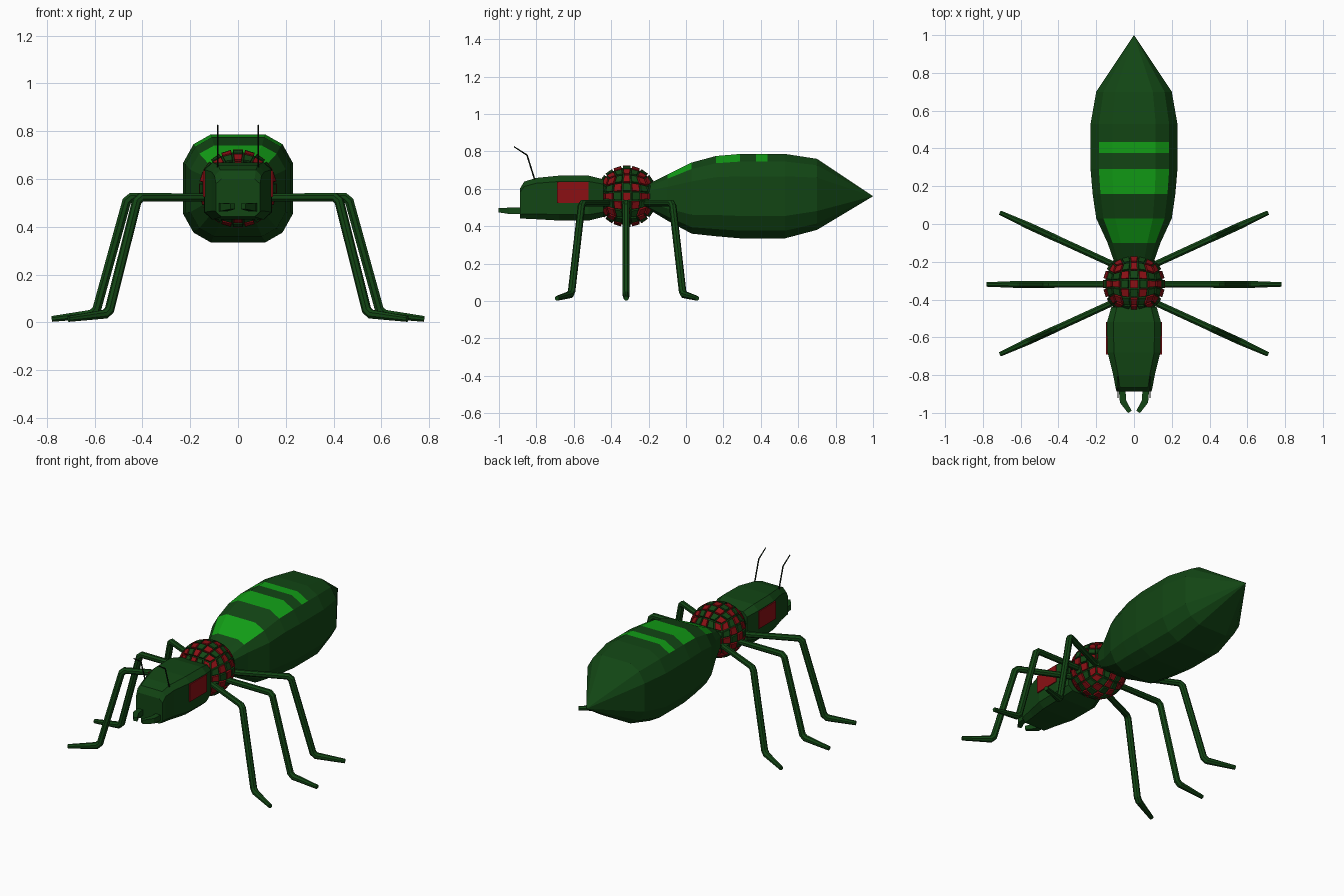
import bpy, bmesh, math
from mathutils import Vector, Matrix

if "Cube" in bpy.data.objects:
    bpy.data.objects.remove(bpy.data.objects["Cube"])


def material(name, rgb):
    m = bpy.data.materials.new(name)
    m.diffuse_color = (*rgb, 1)
    m.use_nodes = True
    m.node_tree.nodes["Principled BSDF"].inputs["Base Color"].default_value = m.diffuse_color
    return m


GREEN = material("dark green", (0.006, 0.06, 0.007))
STRIPE = material("bright green", (0.006, 0.34, 0.008))
RED = material("deep red", (0.26, 0.005, 0.007))
BLACK = material("near black", (0.004, 0.01, 0.004))


def finish(name, bm, *mats):
    bmesh.ops.remove_doubles(bm, verts=bm.verts, dist=0.0005)
    bmesh.ops.recalc_face_normals(bm, faces=bm.faces)
    me = bpy.data.meshes.new(name)
    bm.to_mesh(me)
    bm.free()
    for m in mats:
        me.materials.append(m)
    ob = bpy.data.objects.new(name, me)
    bpy.context.collection.objects.link(ob)
    return ob


def loft(rings):
    """Skin a list of point rings and cap both ends."""
    bm = bmesh.new()
    vs = [[bm.verts.new(p) for p in r] for r in rings]
    n = len(vs[0])
    for a, b in zip(vs, vs[1:]):
        for i in range(n):
            bm.faces.new((a[i], a[(i + 1) % n], b[(i + 1) % n], b[i]))
    bm.faces.new(vs[0])
    bm.faces.new(vs[-1])
    return bm


def body(stations, corner):
    """Loft along y: stations are (y, half width, bottom, top), corner is a unit quarter section."""
    half = corner + [(x, -z) for x, z in reversed(corner)]
    section = half + [(-x, z) for x, z in reversed(half)]
    return loft([[(x * w, y, (b + t) / 2 + z * (t - b) / 2) for x, z in section]
                 for y, w, b, t in stations])


def tube(name, points, radii, side, mat, sides=8):
    """Sweep a polygon along a flat path; side is the normal of the path's plane."""
    pts = [Vector(p) for p in points]
    side = Vector(side).normalized()
    rings = []
    for i, p in enumerate(pts):
        d1 = (p - pts[max(i - 1, 0)]).normalized()
        d2 = (pts[min(i + 1, len(pts) - 1)] - p).normalized()
        t = (d1 + d2).normalized()
        up = side.cross(t)
        stretch = 1 / max(t.dot(d1), t.dot(d2))
        ring = []
        for k in range(sides):
            a = 2 * math.pi * (k + 0.5) / sides
            ring.append(p + radii[i] * (side * math.cos(a) + up * math.sin(a) * stretch))
        rings.append(ring)
    return finish(name, loft(rings), mat)


# Abdomen, with stripes on its upper faces
bm = body([(-0.20, 0.105, 0.49, 0.625), (-0.10, 0.14, 0.43, 0.675), (0.03, 0.20, 0.36, 0.74),
           (0.16, 0.219, 0.346, 0.775), (0.29, 0.23, 0.335, 0.786), (0.375, 0.23, 0.335, 0.786),
           (0.435, 0.23, 0.335, 0.786), (0.53, 0.23, 0.335, 0.786), (0.70, 0.20, 0.38, 0.76),
           (1.0, 0.0, 0.56, 0.56)],
          [(0.5, 1.0), (0.81, 0.82), (1.0, 0.47)])
bm.normal_update()
bmesh.ops.recalc_face_normals(bm, faces=bm.faces)
for f in bm.faces:
    c = f.calc_center_median()
    if f.normal.z > 0.7 and any(a < c.y < b for a, b in ((-0.1, 0.03), (0.16, 0.29), (0.375, 0.435))):
        f.material_index = 1
finish("abdomen", bm, GREEN, STRIPE)

# Thorax: ball of raised checkered tiles
bm = bmesh.new()
bmesh.ops.create_cube(bm, size=2)
bmesh.ops.subdivide_edges(bm, edges=bm.edges[:], cuts=4, use_grid_fill=True)
tiles = bm.faces[:]
for f in tiles:
    c = f.calc_center_median()
    cell = sum(round((v + 1) / 0.4 - 0.5) for v in c if abs(v) < 0.99)
    f.material_index = 1 if cell % 2 == 0 else 0
for v in bm.verts:
    v.co = Vector([math.tan(a * math.pi / 4) for a in v.co]).normalized() * 0.154
bm.normal_update()
gaps = bmesh.ops.inset_individual(bm, faces=tiles, thickness=0.004)["faces"]
for f in gaps:
    f.material_index = 0
bmesh.ops.inset_individual(bm, faces=tiles, thickness=0.0005, depth=0.013)
bmesh.ops.translate(bm, verts=bm.verts, vec=(0, -0.317, 0.56))
finish("thorax", bm, GREEN, RED)

# Head
finish("head", body([(-0.44, 0.12, 0.45, 0.65), (-0.52, 0.143, 0.43, 0.67), (-0.68, 0.14, 0.43, 0.67),
                     (-0.80, 0.11, 0.437, 0.658), (-0.865, 0.098, 0.44, 0.638),
                     (-0.888, 0.092, 0.442, 0.60)],
                    [(0.76, 1.0), (1.0, 0.74)]), GREEN)

for s, label in ((-1, "left"), (1, "right")):
    # Eye plate
    bm = bmesh.new()
    bmesh.ops.create_cube(bm, size=1, matrix=Matrix.Translation((s * 0.143, -0.605, 0.58))
                          @ Matrix.Diagonal((0.009, 0.17, 0.11, 1)))
    finish(label + "_eye", bm, RED)

    # Mandible
    tube(label + "_mandible", [(s * 0.064, -0.86, 0.482), (s * 0.058, -0.94, 0.482), (s * 0.022, -0.995, 0.485)],
         [0.025, 0.024, 0.016], (0, 0, 1), GREEN, 4).scale = (1, 1, 1)

    # Antenna
    tube(label + "_antenna", [(s * 0.085, -0.80, 0.62), (s * 0.085, -0.85, 0.78), (s * 0.085, -0.92, 0.825)],
         [0.004, 0.004, 0.003], (1, 0, 0), BLACK, 6)

    # Legs: one path in a vertical plane, fanned out
    for part, y0, turn in (("front", -0.365, -24.6), ("middle", -0.32, 0), ("back", -0.265, 24.6)):
        a = math.radians(turn)
        path = [(0.04, 0.523), (0.447, 0.523), (0.466, 0.507), (0.592, 0.052), (0.612, 0.034), (0.78, 0.014)]
        pts = [(s * r * math.cos(a), y0 + r * math.sin(a), z) for r, z in path]
        tube(f"{label}_{part}_leg", pts, [0.018, 0.019, 0.02, 0.02, 0.02, 0.013],
             (-s * math.sin(a), math.cos(a), 0), GREEN)
